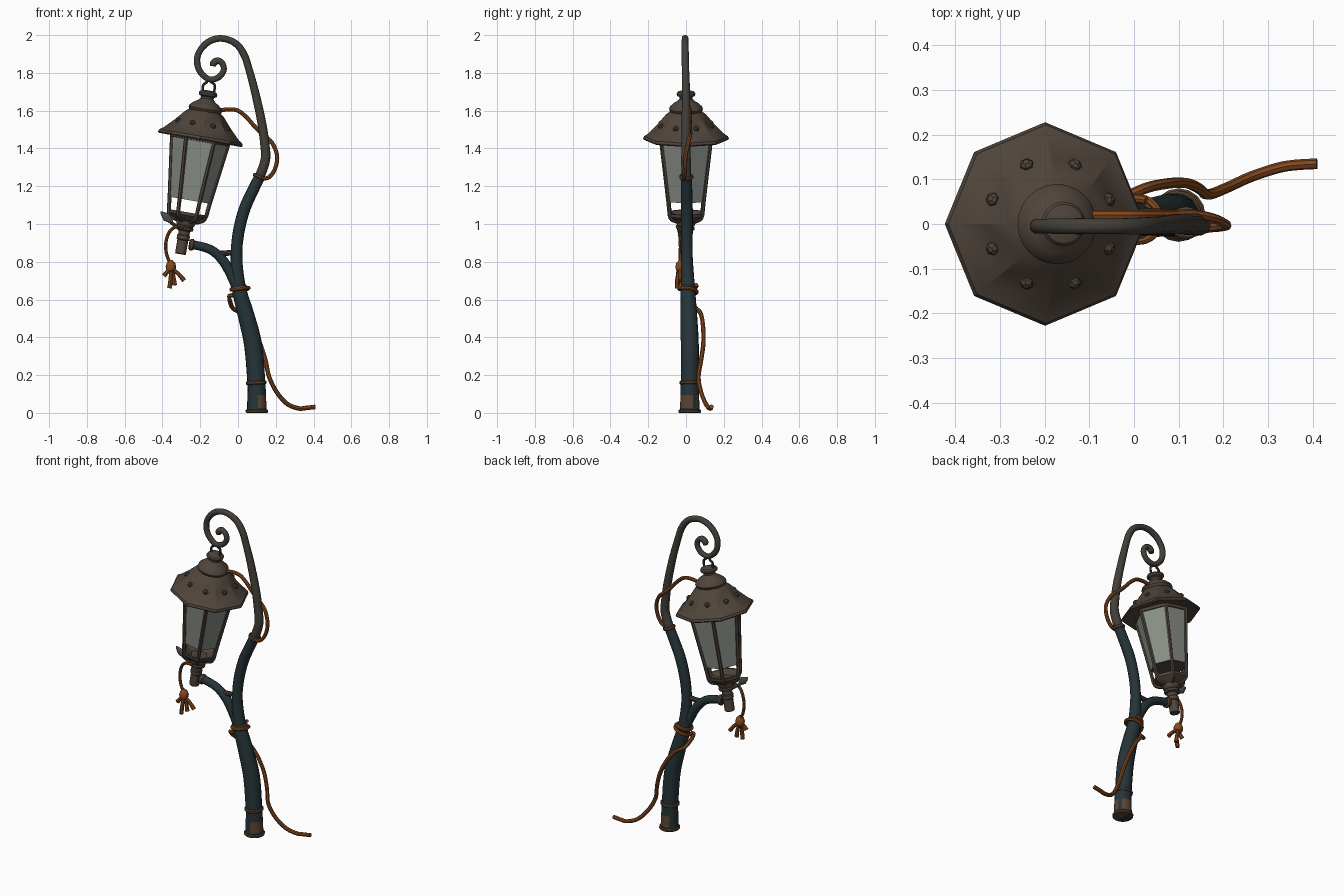
import bpy, bmesh, math
from mathutils import Vector, Matrix


def mat(name, c):
    m = bpy.data.materials.new(name)
    m.diffuse_color = (*c, 1)
    return m


TEAL = mat("teal_paint", (0.019, 0.034, 0.040))
IRON = mat("dark_iron", (0.056, 0.048, 0.039))
ROOF = mat("brown_metal", (0.078, 0.058, 0.044))
RUST = mat("rust", (0.105, 0.058, 0.034))
ROPE = mat("orange_rope", (0.23, 0.066, 0.013))
GLASS = mat("grey_glass", (0.26, 0.28, 0.25))
LEAF = mat("grey_leaf_metal", (0.075, 0.078, 0.066))

# tilted lantern frame: local z runs up the lantern axis
LAN = Matrix.Translation((-0.305, 0, 0.84)) @ Matrix.Rotation(math.radians(9.8), 4, 'Y')


def finish(name, bm, mats, M=None, angle=35):
    if M is not None:
        bm.transform(M)
    bmesh.ops.recalc_face_normals(bm, faces=bm.faces)
    me = bpy.data.meshes.new(name)
    bm.to_mesh(me)
    bm.free()
    for m in mats:
        me.materials.append(m)
    ob = bpy.data.objects.new(name, me)
    bpy.context.collection.objects.link(ob)
    bpy.ops.object.select_all(action='DESELECT')
    ob.select_set(True)
    bpy.context.view_layer.objects.active = ob
    bpy.ops.object.shade_smooth_by_angle(angle=math.radians(angle))
    return ob


def bridge(bm, rings):
    n = len(rings[0])
    for a, b in zip(rings, rings[1:]):
        for i in range(n):
            j = (i + 1) % n
            bm.faces.new((a[i], a[j], b[j], b[i]))
    bm.faces.new(rings[0])
    bm.faces.new(rings[-1])


def lathe(name, prof, m, segs=24, M=None, phase=0, angle=35):
    bm = bmesh.new()
    rings = [[bm.verts.new((r * math.cos(phase + math.tau * i / segs),
                            r * math.sin(phase + math.tau * i / segs), z))
              for i in range(segs)] for r, z in prof]
    bridge(bm, rings)
    return finish(name, bm, [m], M, angle)


def tube(name, pts, m, segs=10, sub=5, M=None, extra=()):
    """Smooth swept tube; each point is (x, y, z, radius)."""
    P = [Vector(p) for p in pts]
    path = []
    for i in range(len(P) - 1):
        a, b, c, d = P[max(i - 1, 0)], P[i], P[i + 1], P[min(i + 2, len(P) - 1)]
        for k in range(sub):
            t = k / sub
            path.append(0.5 * (2 * b + (c - a) * t + (2 * a - 5 * b + 4 * c - d) * t * t
                               + (3 * b - a - 3 * c + d) * t ** 3))
    path.append(P[-1])
    bm = bmesh.new()
    rings, u = [], None
    for i, p in enumerate(path):
        t = (path[min(i + 1, len(path) - 1)].to_3d() - path[max(i - 1, 0)].to_3d()).normalized()
        if u is None:
            u = t.orthogonal()
        u = (u - t * u.dot(t)).normalized()
        v = t.cross(u)
        rings.append([bm.verts.new(p.to_3d() + p[3] * (math.cos(math.tau * k / segs) * u
                      + math.sin(math.tau * k / segs) * v)) for k in range(segs)])
    bridge(bm, rings)
    return finish(name, bm, [m, *extra], M)


def rope(name, pts, r=0.011):
    return tube(name, [(*p, r) for p in pts], ROPE, 8)


def collar(name, loc, axis, r, h, m=RUST):
    M = Matrix.Translation(loc) @ Vector(axis).to_track_quat('Z', 'Y').to_matrix().to_4x4()
    b = h * 0.25
    lathe(name, [(r - b, -h / 2), (r, -h / 2 + b), (r, h / 2 - b), (r - b, h / 2)], m, 16, M)


# pole, with rust patches low down
pole = tube("pole", [(.10, .02, 0, .053), (.099, .02, .08, .05), (.097, .02, .16, .048),
                     (.08, .02, .36, .048), (.042, .015, .52, .044), (.005, .01, .66, .038),
                     (-.008, .005, .82, .031), (.002, .005, .95, .031), (.035, .005, 1.08, .031),
                     (.085, .003, 1.19, .03), (.115, .002, 1.25, .029)], TEAL, 14, extra=[RUST])
for f in pole.data.polygons:
    c, n = f.center, f.normal
    if 0.02 < c.z < 0.09 and (n.x > 0.1 and n.y < 0.2 or n.y > 0.8):
        f.material_index = 1
collar("pole_foot", (.10, .02, .009), (0, 0, 1), .06, .018)
collar("lower_band", (.097, .02, .16), (-.05, 0, 1), .055, .02)
collar("middle_band", (.005, .01, .66), (-.2, 0, 1), .045, .022)
collar("upper_band", (.115, .002, 1.25), (.4, 0, 1), .037, .02)

# curled iron hook
tube("hook", [(.115, .002, 1.25, .027), (.145, 0, 1.34, .026), (.142, 0, 1.42, .025),
              (.125, 0, 1.54, .024), (.09, 0, 1.70, .022), (.055, -.003, 1.83, .02),
              (.035, -.004, 1.89, .02), (0, -.005, 1.945, .019), (-.05, -.005, 1.975, .018),
              (-.105, -.005, 1.982, .018), (-.16, -.005, 1.962, .018), (-.2, -.005, 1.92, .017),
              (-.217, -.005, 1.87, .017), (-.203, -.005, 1.81, .017), (-.155, -.005, 1.767, .016),
              (-.105, -.005, 1.775, .016), (-.077, -.005, 1.81, .016), (-.08, -.005, 1.845, .016),
              (-.105, -.005, 1.865, .017), (-.128, -.005, 1.853, .019), (-.132, -.005, 1.835, .015)],
     IRON, 12)

# side branch holding the lantern foot
tube("branch", [(.005, .008, .64, .03), (-.03, .005, .72, .028), (-.075, .003, .80, .027),
                (-.13, 0, .855, .025), (-.19, 0, .88, .024), (-.26, 0, .893, .024)], TEAL, 12)
tube("branch_brace", [(-.005, .005, .852, .017), (-.06, .003, .846, .015), (-.115, .001, .842, .018)], IRON)
collar("branch_collar", (-.245, 0, .89), (-1, 0, .15), .031, .025)

# hanging loop between hook and cap
tube("hanging_loop", [(-.187, 0, 1.70, .007), (-.184, 0, 1.735, .007), (-.167, 0, 1.75, .007),
                      (-.155, 0, 1.765, .007), (-.14, 0, 1.75, .007), (-.123, 0, 1.733, .007),
                      (-.128, 0, 1.69, .007)], IRON, 8)

# lantern roof, dome and cap
lathe("roof", [(.12, .628), (.2, .618), (.222, .614), (.228, .621), (.222, .634),
               (.203, .646), (.15, .70), (.105, .752), (.075, .775)], ROOF, 8, LAN, 0, 30)
lathe("dome", [(.07, .755), (.086, .77), (.09, .78), (.086, .792), (.066, .81), (.045, .823),
               (.034, .835), (.034, .845), (.048, .852), (.05, .863), (.044, .872), (.02, .88)],
      ROOF, 24, LAN)
for i in range(8):  # one rivet per roof facet
    a = math.tau * (i + .5) / 8
    d = Vector((math.cos(a), math.sin(a), 0))
    n = (d * .72 + Vector((0, 0, .72))).to_track_quat('Z', 'Y').to_matrix().to_4x4()
    lathe("roof_rivet", [(.016, -.006), (.015, .005), (.007, .011)], ROOF, 6,
          LAN @ Matrix.Translation(d * .143 + Vector((0, 0, .697))) @ n)

# hexagonal glass body with inset panes
bm = bmesh.new()
rings = [[bm.verts.new((r * math.cos(math.tau * i / 6), r * math.sin(math.tau * i / 6), z))
          for i in range(6)] for r, z in ((.108, .29), (.155, .63))]
bridge(bm, rings)
sides = [f for f in bm.faces if len(f.verts) == 4]
bmesh.ops.inset_individual(bm, faces=sides, thickness=.017, depth=-.008)
for f in sides:
    f.material_index = 1
finish("glass_body", bm, [ROOF, GLASS], LAN, 20)

# corner bars, open gap and lower dish
for i in range(6):
    a = math.tau * i / 6
    c, s = math.cos(a), math.sin(a)
    tube("corner_bar", [(r * c, r * s, z, w) for r, z, w in
                        ((.153, .63, .011), (.108, .29, .011), (.099, .215, .011),
                         (.08, .19, .011), (.04, .175, .011))], ROOF, 6, 3, LAN)
lathe("lower_dish", [(.045, .17), (.09, .198), (.101, .208), (.103, .225), (.09, .225), (.05, .2)],
      ROOF, 6, LAN, 0, 20)
lathe("upper_rim", [(.14, .605), (.16, .607), (.162, .63), (.14, .632)], ROOF, 6, LAN, 0, 20)
lathe("lantern_neck", [(.025, 0), (.029, .004), (.029, .075), (.034, .08), (.034, .1), (.03, .105),
                       (.03, .125), (.044, .13), (.046, .142), (.04, .148), (.047, .155),
                       (.051, .168), (.051, .185), (.04, .2)], ROOF, 18, LAN)

# leaf-shaped valve handle
tube("handle_stem", [(-.29, 0, .965, .012), (-.33, -.02, .99, .01), (-.365, -.03, 1.015, .008)], LEAF, 8)
bm = bmesh.new()
bmesh.ops.create_uvsphere(bm, u_segments=12, v_segments=6, radius=1)
for v in bm.verts:  # pointed ends
    v.co.x *= 1 - .5 * abs(v.co.z)
finish("handle_leaf", bm, [LEAF], Matrix.Translation((-.377, -.03, 1.035)) @
       Matrix.Rotation(math.radians(-48), 4, 'Y') @ Matrix.Diagonal((.023, .01, .045, 1)))

# ropes
rope("upper_rope", [(-.10, .02, 1.60), (-.05, .02, 1.607), (0, .02, 1.60), (.045, .02, 1.565),
                    (.085, .02, 1.52), (.13, .022, 1.475), (.18, .012, 1.43), (.207, -.002, 1.36),
                    (.195, -.006, 1.29), (.16, -.01, 1.245), (.115, -.025, 1.245)])
rope("lower_rope", [(-.045, .0, .60), (-.028, .05, .555), (.02, .078, .525), (.07, .09, .46),
                    (.115, .092, .37), (.145, .08, .28), (.165, .066, .19), (.205, .08, .11),
                    (.26, .105, .048), (.32, .125, .024), (.36, .132, .026), (.41, .135, .032)], .012)
wrap = []
for i in range(17):  # coil round the pole, then down to the trailing end
    a = 1.2 + math.tau * 1.4 * i / 16
    wrap.append((.01 + .047 * math.cos(a), .01 + .047 * math.sin(a), .675 - .045 * i / 16 + .012 * math.cos(a)))
rope("rope_coil", wrap + [(-.047, -.012, .62), (-.045, 0, .60)], .01)
rope("tassel_rope", [(-.285, -.045, .985), (-.33, -.045, .985), (-.365, -.035, .955), (-.382, -.03, .90),
                     (-.378, -.03, .84), (-.358, -.03, .79)], .009)
lathe("tassel_knot", [(.008, -.034), (.024, -.02), (.028, 0), (.022, .02), (.008, .034)], ROPE, 10,
      Matrix.Translation((-.355, -.03, .775)))
for x, y, z in ((-.392, -.04, .725), (-.362, -.045, .66), (-.335, -.025, .675), (-.285, -.03, .70)):
    tube("tassel_strand", [(-.355, -.03, .765, .011), ((x - .35) / 2, y, (z + .765) / 2 + .005, .011),
                           (x, y, z, .013)], ROPE, 7)
